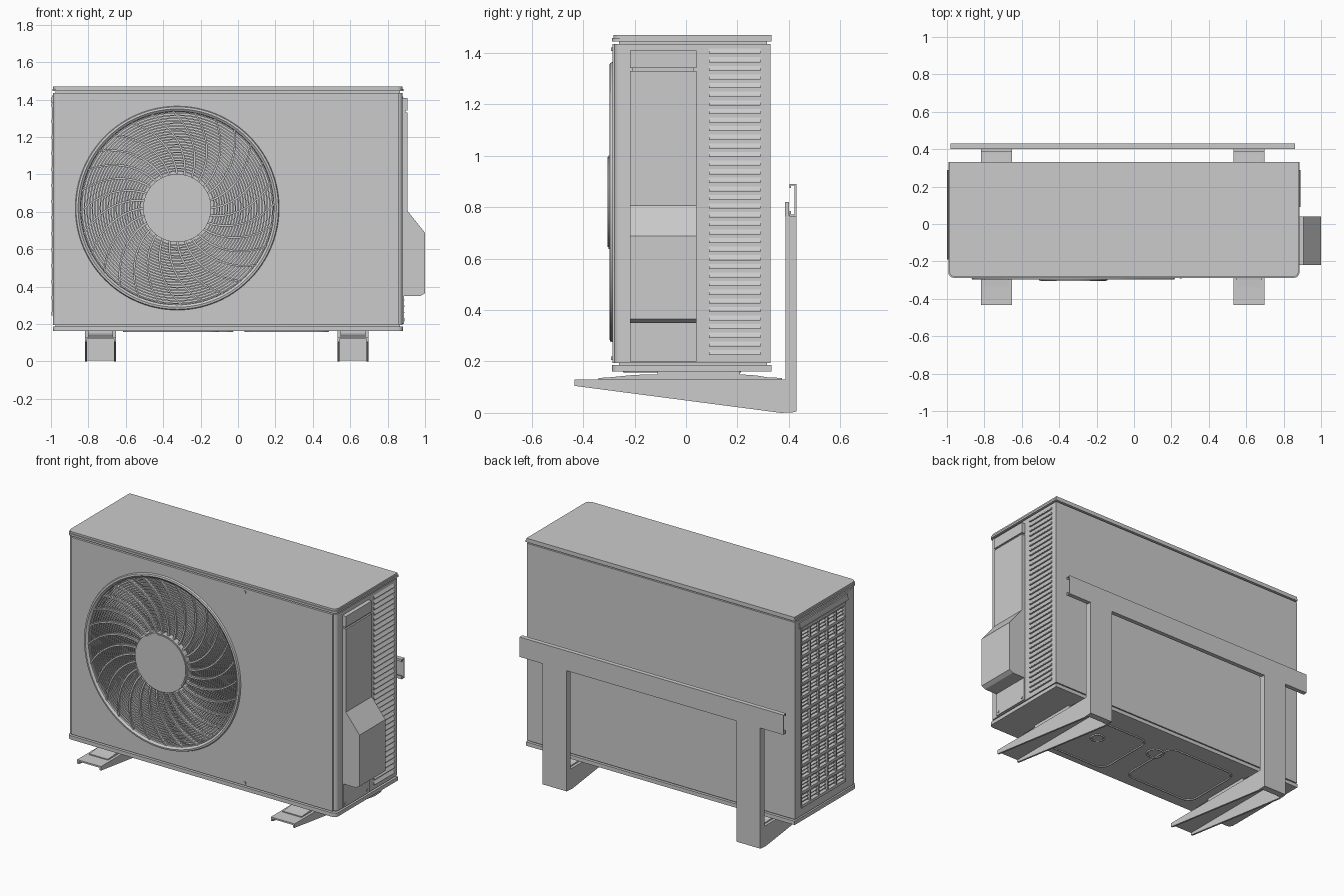
import bpy, bmesh
from math import pi, sin, cos, radians

if "Cube" in bpy.data.objects:
    bpy.data.objects.remove(bpy.data.objects["Cube"])

FX, FZ = -0.325, 0.82          # fan centre


def prism(bm, pts, axis, a, b):
    """Extrude a 2D outline along an axis: x -> (y,z), y -> (x,z), z -> (x,y)."""
    def at(p, d):
        return {'x': (d, p[0], p[1]), 'y': (p[0], d, p[1]), 'z': (p[0], p[1], d)}[axis]
    lo = [bm.verts.new(at(p, a)) for p in pts]
    hi = [bm.verts.new(at(p, b)) for p in pts]
    bm.faces.new(lo)
    bm.faces.new(hi[::-1])
    n = len(pts)
    for i in range(n):
        j = (i + 1) % n
        bm.faces.new((lo[i], hi[i], hi[j], lo[j]))


def box(bm, x0, x1, y0, y1, z0, z1):
    prism(bm, [(x0, y0), (x1, y0), (x1, y1), (x0, y1)], 'z', z0, z1)


def lathe(bm, prof, n=96):
    """Spin a closed (radius, y) profile around the fan axis."""
    rows = [[bm.verts.new((FX + r * cos(2 * pi * i / n), y, FZ + r * sin(2 * pi * i / n)))
             for r, y in prof] for i in range(n)]
    m = len(prof)
    for i in range(n):
        p, q = rows[i], rows[(i + 1) % n]
        for k in range(m):
            l = (k + 1) % m
            bm.faces.new((p[k], p[l], q[l], q[k]))


def disc(r, n=96):
    return [(FX + r * cos(2 * pi * i / n), FZ + r * sin(2 * pi * i / n)) for i in range(n)]


def finish(name, bm, smooth=False):
    bmesh.ops.recalc_face_normals(bm, faces=bm.faces)
    me = bpy.data.meshes.new(name)
    bm.to_mesh(me)
    bm.free()
    ob = bpy.data.objects.new(name, me)
    bpy.context.collection.objects.link(ob)
    if smooth:
        bpy.ops.object.select_all(action='DESELECT')
        bpy.context.view_layer.objects.active = ob
        ob.select_set(True)
        bpy.ops.object.shade_smooth_by_angle(angle=radians(30))
    return ob


def make(name, fn, *args, smooth=False):
    bm = bmesh.new()
    fn(bm, *args)
    return finish(name, bm, smooth)


def cut(ob, cutter):
    mod = ob.modifiers.new('cut', 'BOOLEAN')
    mod.operation, mod.solver, mod.object = 'DIFFERENCE', 'EXACT', cutter
    bpy.context.view_layer.objects.active = ob
    bpy.ops.object.modifier_apply(modifier='cut')


def plan(x0, x1, y0, y1, r):
    """Rectangle in plan with rounded front corners."""
    arc = [i * pi / 8 for i in range(5)]
    left = [(x0 + r - r * cos(a), y0 + r - r * sin(a)) for a in arc]
    right = [(x1 - r + r * sin(a), y0 + r - r * cos(a)) for a in arc]
    return left + right + [(x1, y1), (x0, y1)]


# Casing, front panel, lid and base tray
body = make('casing', prism, plan(-0.99, 0.88, -0.279, 0.328, 0.025), 'z', 0.195, 1.436, smooth=True)
panel = make('front_panel', box, -0.96, 0.86, -0.286, -0.274, 0.195, 1.436)
bm = bmesh.new()
prism(bm, plan(-0.993, 0.885, -0.288, 0.332, 0.03), 'z', 1.445, 1.458)
prism(bm, plan(-0.988, 0.88, -0.283, 0.332, 0.03), 'z', 1.458, 1.47)
finish('lid', bm, True)
bm = bmesh.new()
prism(bm, plan(-0.99, 0.883, -0.288, 0.332, 0.028), 'z', 0.162, 0.186)
finish('base_tray', bm, True)
for nm, z in (('lid_seam', 1.44), ('base_seam', 0.19)):
    make(nm, box, -0.975, 0.865, -0.26, 0.315, z - 0.01, z + 0.01)

# Openings for the fan and the left intake
hole = make('fan_cutter', prism, disc(0.525), 'y', -0.4, -0.16)
slot = make('intake_cutter', box, -1.1, -0.94, -0.17, 0.27, 0.25, 1.375)
cut(body, hole)
cut(body, slot)
cut(panel, hole)
for c in (hole, slot):
    bpy.data.objects.remove(c)

# Fan ring, hub and grille
make('fan_ring', lathe, [(0.546, -0.284), (0.541, -0.296), (0.53, -0.298),
                         (0.517, -0.288), (0.515, -0.2), (0.53, -0.2)], smooth=True)
bm = bmesh.new()
prism(bm, disc(0.182), 'y', -0.302, -0.24)
prism(bm, disc(0.175), 'y', -0.306, -0.301)
finish('fan_hub', bm, True)
bm = bmesh.new()
for i in range(23):
    r = 0.198 + i * 0.0142
    lathe(bm, [(r - 0.0035, -0.28), (r + 0.0035, -0.28), (r + 0.0035, -0.268), (r - 0.0035, -0.268)])
finish('grille_rings', bm, True)
bm = bmesh.new()
for k in range(28):
    sides = ([], [])
    for i in range(10):
        t = i / 9
        r = 0.175 + 0.348 * t
        a = 2 * pi * k / 28 + 0.5 * t ** 1.3
        for s, w in zip(sides, (-0.006, 0.006)):
            s.append((FX + r * cos(a) - w * sin(a), FZ + r * sin(a) + w * cos(a)))
    prism(bm, sides[0] + sides[1][::-1], 'y', -0.29, -0.25)
finish('grille_vanes', bm)

# Left intake grille with a grip above it
bm = bmesh.new()
for i in range(53):
    z = 0.255 + i * 1.115 / 52
    h = 0.009 if i % 4 == 0 else 0.003
    box(bm, -0.997 if i % 4 == 0 else -0.985, -0.94, -0.17, 0.27, z - h, z + h)
for i in range(6):
    y = -0.168 + i * 0.0872
    box(bm, -0.994, -0.975, y - 0.005, y + 0.005, 0.25, 1.375)
finish('left_intake_grille', bm)
make('left_grip', prism, [(-0.985, 1.425), (-0.995, 1.42), (-1.0, 1.385), (-0.985, 1.38)], 'y', -0.19, 0.29)

# Right louvres
bm = bmesh.new()
for i in range(36):
    z = 0.225 + i * 0.0335
    prism(bm, [(0.878, z), (0.89, z), (0.89, z + 0.005), (0.878, z + 0.023)], 'y', 0.09, 0.29)
finish('right_louvres', bm)

# Service cover on the right
Y = (-0.218, 0.04)
make('valve_cover', prism, [(0.87, 1.33), (0.905, 1.33), (0.905, 0.807), (1.0, 0.688),
                            (1.0, 0.365), (0.975, 0.35), (0.87, 0.35)], 'y', *Y)
make('cover_cap', box, 0.87, 0.905, *Y, 1.342, 1.41)
make('cover_seam', box, 0.87, 0.895, -0.21, 0.032, 1.325, 1.345)
make('cover_foot', box, 0.87, 0.887, *Y, 0.2, 0.352)

# Screws
bm = bmesh.new()
for z in (0.213, 1.415):
    box(bm, 0.243, 0.257, -0.291, -0.28, z - 0.007, z + 0.007)
for y in (-0.2, 0.02):
    box(bm, 0.88, 0.891, y - 0.006, y + 0.006, 0.214, 0.226)
finish('screws', bm)


# Pressed ridges under the base
def ridge(name, cx, cy, w, d, r):
    cu = bpy.data.curves.new(name, 'CURVE')
    cu.dimensions, cu.bevel_depth, cu.bevel_resolution = '3D', 0.006, 1
    pts = []
    for q, (sx, sy) in enumerate(((1, 1), (-1, 1), (-1, -1), (1, -1))):
        for i in range(7):
            a = (q + i / 6) * pi / 2
            pts.append((cx + sx * (w / 2 - r) + r * cos(a), cy + sy * (d / 2 - r) + r * sin(a)))
    sp = cu.splines.new('POLY')
    sp.points.add(len(pts) - 1)
    for p, (x, y) in zip(sp.points, pts):
        p.co = (x, y, 0.162, 1)
    sp.use_cyclic_u = True
    bpy.context.collection.objects.link(bpy.data.objects.new(name, cu))


ridge('base_ridge_left', -0.36, 0.0, 0.5, 0.42, 0.06)
ridge('base_ridge_right', 0.26, -0.03, 0.44, 0.42, 0.06)
ridge('drain_ring_a', 0.3, 0.02, 0.08, 0.08, 0.0399)
ridge('drain_ring_b', -0.08, 0.1, 0.1, 0.1, 0.0499)

# Wall bracket: rail plus two L-shaped arms with rubber pads
make('wall_rail', prism, [(0.402, 0.765), (0.43, 0.765), (0.43, 0.89), (0.402, 0.89), (0.402, 0.875),
                          (0.408, 0.875), (0.408, 0.884), (0.423, 0.884), (0.423, 0.772),
                          (0.408, 0.772), (0.408, 0.785), (0.402, 0.785)], 'x', -0.98, 0.86)
for side, cx in (('left', -0.735), ('right', 0.615)):
    bm = bmesh.new()
    box(bm, cx - 0.083, cx + 0.083, 0.388, 0.43, 0.005, 0.768)
    box(bm, cx - 0.083, cx + 0.083, 0.386, 0.4, 0.765, 0.82)
    finish(side + '_bracket_post', bm)
    bm = bmesh.new()
    box(bm, cx - 0.083, cx + 0.083, -0.433, 0.39, 0.12, 0.13)
    for s in (-1, 1):
        x = cx + s * 0.077
        prism(bm, [(-0.433, 0.13), (-0.433, 0.105), (0.37, 0.0), (0.425, 0.003), (0.425, 0.13)],
              'x', x - 0.006, x + 0.006)
    finish(side + '_bracket_arm', bm)
    make(side + '_pad', prism, [(-0.34, 0.128), (-0.34, 0.136), (-0.3, 0.138), (-0.2, 0.148), (-0.11, 0.15),
                                (-0.11, 0.163), (0.21, 0.163), (0.21, 0.15), (0.27, 0.146), (0.32, 0.138),
                                (0.373, 0.136), (0.373, 0.128)], 'x', cx - 0.066, cx + 0.066)
